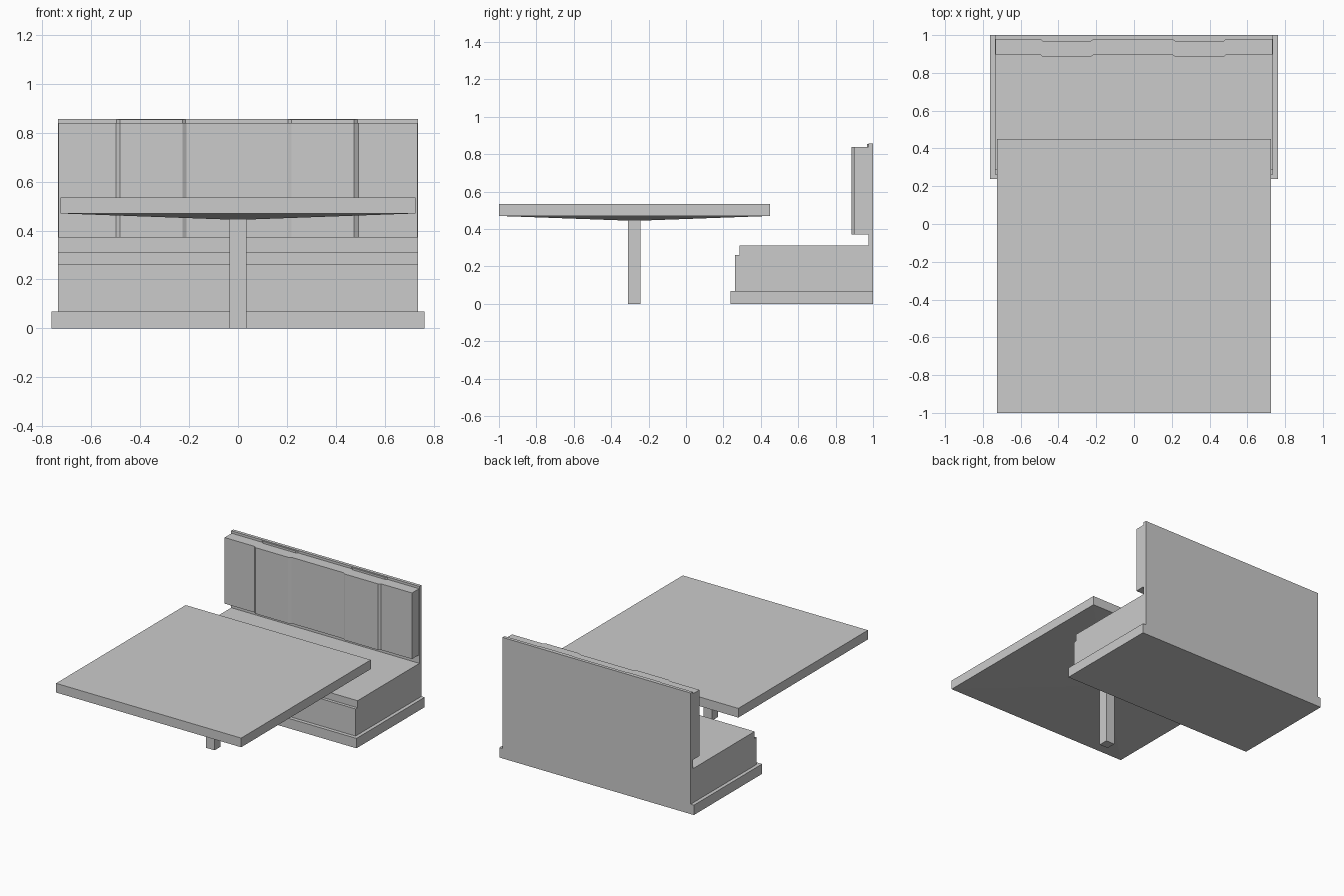
import bpy, bmesh

if "Cube" in bpy.data.objects:
    bpy.data.objects.remove(bpy.data.objects["Cube"])


def prism(name, pts, axis, lo, hi):
    """Extrude a 2D outline along x (points are y,z) or z (points are x,y)."""
    bm = bmesh.new()
    place = (lambda p, t: (t, *p)) if axis == 'x' else (lambda p, t: (*p, t))
    a = [bm.verts.new(place(p, lo)) for p in pts]
    b = [bm.verts.new(place(p, hi)) for p in pts]
    bm.faces.new(a)
    bm.faces.new(b)
    for i in range(len(pts)):
        j = (i + 1) % len(pts)
        bm.faces.new((a[i], a[j], b[j], b[i]))
    return finish(name, bm)


def finish(name, bm):
    bmesh.ops.recalc_face_normals(bm, faces=bm.faces)
    mesh = bpy.data.meshes.new(name)
    bm.to_mesh(mesh)
    bm.free()
    ob = bpy.data.objects.new(name, mesh)
    bpy.context.collection.objects.link(ob)
    return ob


def rect(x0, x1, y0, y1):
    return [(x0, y0), (x1, y0), (x1, y1), (x0, y1)]


W = 0.737
BUMPS = ((-0.5, -0.483, -0.228, -0.21), (0.2, 0.218, 0.475, 0.492))


def wavy(y, depth):
    """Front line of the backrest, stepping forward at each raised pad."""
    pts = [(-W + 0.003, y)]
    for a, b, c, d in BUMPS:
        pts += [(a, y), (b, y - depth), (c, y - depth), (d, y)]
    return pts + [(W - 0.003, y)]


# Bench plinth
prism("bench_plinth", rect(-0.762, 0.762, 0.237, 1.0), 'z', 0, 0.07)

# Bench body: box, stepped seat and thin back panel in one side profile
prism("bench_body", [(0.263, 0.07), (0.263, 0.262), (0.285, 0.262), (0.285, 0.312),
                     (0.977, 0.312), (0.977, 0.857), (1.0, 0.857), (1.0, 0.07)],
      'x', -W, W)

# Raised backing strips behind the cushion, slightly taller than it
for i, (a, b, c, d) in enumerate(BUMPS):
    prism(f"back_strip_{i + 1}", [(a, 0.98), (b, 0.967), (c, 0.967), (d, 0.98)],
          'z', 0.373, 0.854)

# Backrest cushion with two raised pads
prism("back_cushion", wavy(0.898, 0.012) + [(W - 0.003, 0.979), (-W + 0.003, 0.979)],
      'z', 0.372, 0.84)

# Table top slab with a shallow tapered underside running down to the leg
bm = bmesh.new()
rings = []
for (x0, x1, y0, y1), z in (((-0.725, 0.725, -1, 0.45), 0.535),
                            ((-0.725, 0.725, -1, 0.45), 0.47),
                            ((-0.034, 0.034, -0.31, -0.242), 0.445)):
    rings.append([bm.verts.new((x, y, z)) for x, y in rect(x0, x1, y0, y1)])
for r, s in zip(rings, rings[1:]):
    for i in range(4):
        j = (i + 1) % 4
        bm.faces.new((r[i], r[j], s[j], s[i]))
bm.faces.new(rings[0])
bm.faces.new(rings[-1])
finish("table_top", bm)

# Square table leg
prism("table_leg", rect(-0.034, 0.034, -0.31, -0.242), 'z', 0, 0.445)
